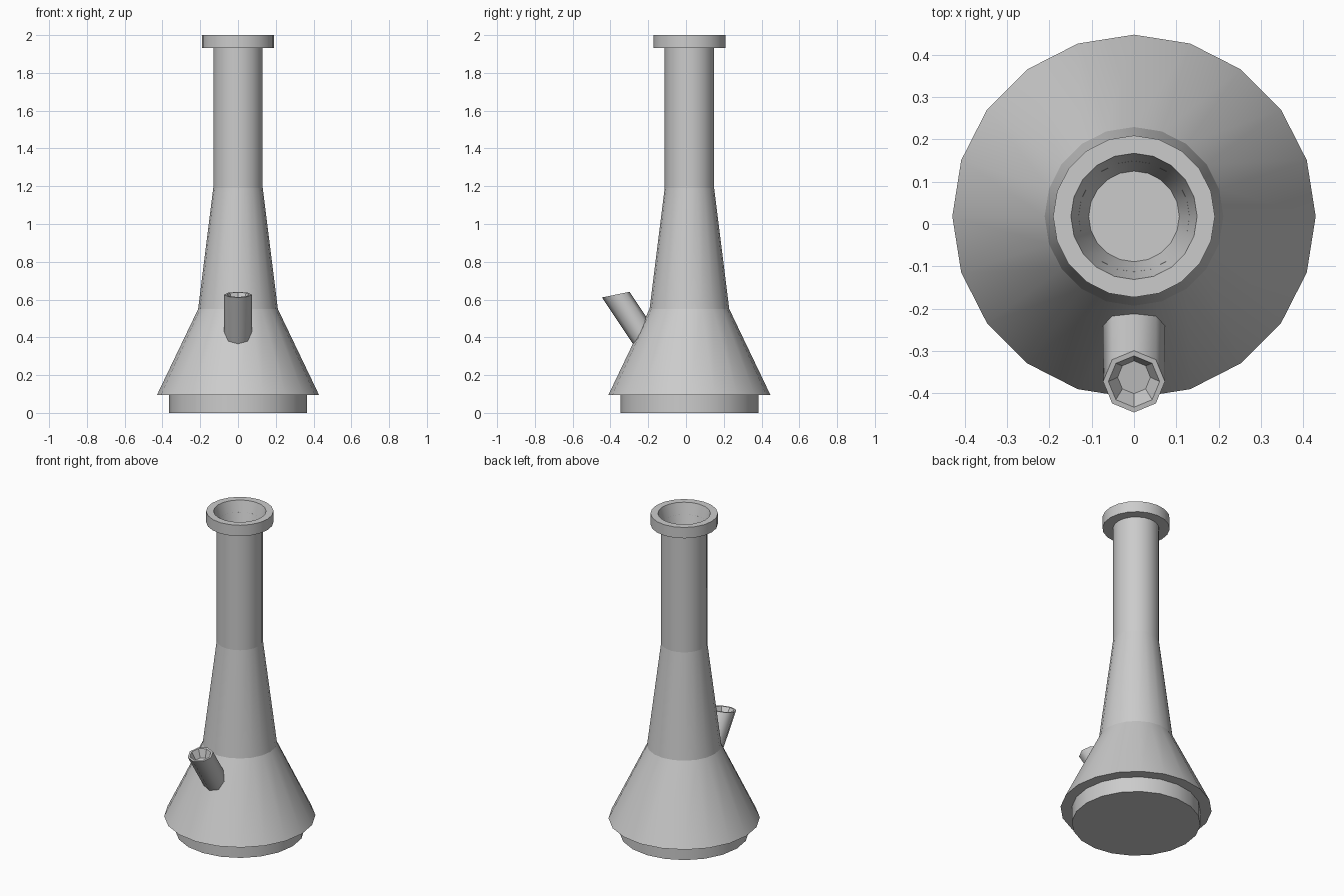
import bpy, bmesh, math
from mathutils import Vector

if "Cube" in bpy.data.objects:
    bpy.data.objects.remove(bpy.data.objects["Cube"])


def loft(name, rings, flat=()):
    """Join rings of points from bottom to floor of the hole, capping both ends.
    Side bands listed in flat keep flat faces; ring edges stay sharp."""
    bm = bmesh.new()
    loops = [[bm.verts.new(p) for p in r] for r in rings]
    n = len(loops[0])
    for k, (a, b) in enumerate(zip(loops, loops[1:])):
        for i in range(n):
            j = (i + 1) % n
            f = bm.faces.new((a[i], a[j], b[j], b[i]))
            f.smooth = k not in flat
    bm.faces.new(loops[0][::-1])
    bm.faces.new(loops[-1])
    for loop in loops:
        for i in range(n):
            e = bm.edges.get((loop[i], loop[(i + 1) % n]))
            e.smooth = False
    bmesh.ops.recalc_face_normals(bm, faces=bm.faces)
    mesh = bpy.data.meshes.new(name)
    bm.to_mesh(mesh)
    bm.free()
    obj = bpy.data.objects.new(name, mesh)
    bpy.context.collection.objects.link(obj)
    return obj


def ring(center, u, v, sides):
    steps = [2 * math.pi * i / sides for i in range(sides)]
    return [center + u * math.cos(t) + v * math.sin(t) for t in steps]


X, Y = Vector((1, 0, 0)), Vector((0, 1, 0))

# Vessel: foot, flared body, neck, lip and mouth recess (radius, height)
profile = [(0.365, 0), (0.365, 0.095), (0.429, 0.095), (0.211, 0.55),
           (0.131, 1.19), (0.131, 1.932), (0.191, 1.932), (0.191, 2.0),
           (0.149, 2.0), (0.107, 1.84)]
loft("vessel", [ring(Vector((0, 0.018, z)), X * r, Y * r, 20)
                for r, z in profile])

# Side spout: eight-sided tube leaning out of the front, with a small recess
top = Vector((0, -0.372, 0.626))
u, v = Vector((0.073, 0, 0)), Vector((0, 0.073, 0.015))
root = top + Vector((0, 0.20, -0.30))
inward = u.cross(v).normalized() * -0.05
loft("side_spout", [ring(root, u, v, 8), ring(top, u, v, 8),
                    ring(top, u * 0.83, v * 0.83, 8),
                    ring(top + inward, u * 0.53, v * 0.53, 8)], flat=(1, 2))
